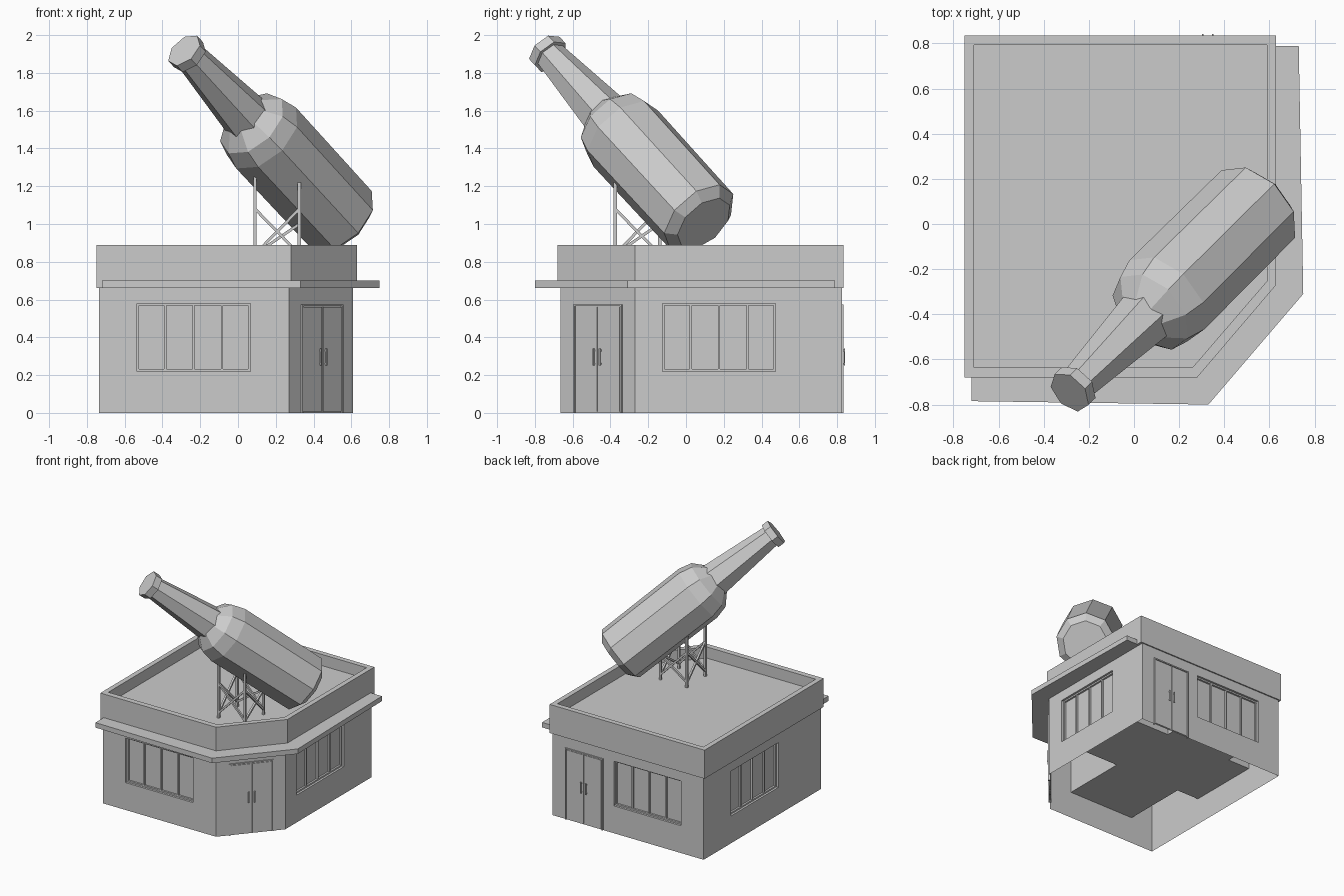
import bpy, bmesh
from math import sin, cos, radians, atan2, tau
from mathutils import Vector, Matrix

if "Cube" in bpy.data.objects:
    bpy.data.objects.remove(bpy.data.objects["Cube"])


def make(name, bm):
    bmesh.ops.recalc_face_normals(bm, faces=bm.faces)
    mesh = bpy.data.meshes.new(name)
    bm.to_mesh(mesh)
    bm.free()
    ob = bpy.data.objects.new(name, mesh)
    bpy.context.collection.objects.link(ob)
    return ob


def add_box(bm, lo, hi, mat=Matrix()):
    lo, hi = Vector(lo), Vector(hi)
    m = mat @ Matrix.Translation((lo + hi) / 2) @ Matrix.Diagonal((*(hi - lo), 1))
    bmesh.ops.create_cube(bm, size=1, matrix=m)


def add_beam(bm, a, b, t):
    a, b = Vector(a), Vector(b)
    rot = (b - a).to_track_quat('Z', 'Y').to_matrix().to_4x4()
    add_box(bm, (-t / 2, -t / 2, 0), (t / 2, t / 2, (b - a).length),
            Matrix.Translation(a) @ rot)


def skin(bm, rings, cap_start=True, cap_end=True):
    """Join rings of equal vertex count with quads."""
    vs = [[bm.verts.new(p) for p in r] for r in rings]
    n = len(vs[0])
    for a, b in zip(vs, vs[1:]):
        for i in range(n):
            j = (i + 1) % n
            bm.faces.new((a[i], a[j], b[j], b[i]))
    if cap_start:
        bm.faces.new(vs[0])
    if cap_end:
        bm.faces.new(vs[-1])


def at(pts, z):
    return [(x, y, z) for x, y in pts]


# Walls: chamfered-corner block, window openings cut straight through
wall = [(-.735, .825), (-.735, -.665), (.27, -.665), (.61, -.27), (.61, .825)]
bm = bmesh.new()
skin(bm, [at(wall, 0), at(wall, .66)])
walls = make("walls", bm)
for nm, lo, hi in (("cutter_front_back", (-.535, -1, .22), (.065, 1.2, .58)),
                   ("cutter_sides", (-1.1, -.125, .22), (1, .475, .58))):
    bm = bmesh.new()
    add_box(bm, lo, hi)
    cutter = make(nm, bm)
    mod = walls.modifiers.new(nm, 'BOOLEAN')
    mod.operation, mod.solver, mod.object = 'DIFFERENCE', 'EXACT', cutter
    bpy.context.view_layer.objects.active = walls
    bpy.ops.object.modifier_apply(modifier=mod.name)
    bpy.data.objects.remove(cutter)

# Open underside
bm = bmesh.new()
bm.from_mesh(walls.data)
bmesh.ops.delete(bm, geom=[f for f in bm.faces
                           if all(v.co.z < .001 for v in f.verts)], context='FACES')
bm.to_mesh(walls.data)
bm.free()

# Parapet with sunken roof
outer = [(-.75, .835), (-.75, -.68), (.28, -.68), (.63, -.27), (.63, .835)]
inner = [(-.71, .793), (-.71, -.635), (.26, -.635), (.59, -.252), (.59, .793)]
bm = bmesh.new()
skin(bm, [at(outer, .66), at(outer, .89), at(inner, .89), at(inner, .80)])
make("parapet_and_roof", bm)

# Awning strip along the front, corner and right side
out_edge = [(-.72, -.785), (.33, -.80), (.75, -.31), (.73, .788)]
in_edge = [(-.72, -.65), (.26, -.65), (.60, -.26), (.60, .788)]
bm = bmesh.new()
sections = [[(*o, .66), (*o, .70), (*i, .70), (*i, .66)]
            for o, i in zip(out_edge, in_edge)]
skin(bm, sections)
make("awning", bm)


def facing(x, y, angle):
    """Local frame on a wall: x along it, -y outward."""
    return Matrix.Translation((x, y, 0)) @ Matrix.Rotation(angle, 4, 'Z')


# Windows: recessed panes, frame and mullions
def window(name, m):
    w, z0, z1, t = .30, .22, .58, .012
    bm = bmesh.new()
    add_box(bm, (-w, .032, z0), (w, .04, z1), m)
    for x in (-w + t / 2, -w / 2, 0, w / 2, w - t / 2):
        add_box(bm, (x - t / 2, .018, z0), (x + t / 2, .034, z1), m)
    for z in (z0, z1 - t):
        add_box(bm, (-w, .017, z), (w, .034, z + t), m)
    make(name, bm)


window("front_window", facing(-.235, -.665, 0))
window("right_window", facing(.61, .175, radians(90)))
window("back_window", facing(-.235, .825, radians(180)))
window("left_window", facing(-.735, .175, radians(-90)))


# Double doors: frame, two leaves and pull handles
def double_door(name, m):
    w, h, t = .168, .575, .01
    bm = bmesh.new()
    for s in (-1, 1):
        xs = sorted((s * w, s * (w - t)))
        add_box(bm, (xs[0], -.009, 0), (xs[1], .01, h), m)
        xs = sorted((s * .006, s * (w - t - .004)))
        add_box(bm, (xs[0], -.006, .008), (xs[1], .01, h - t - .004), m)
        xs = sorted((s * .018, s * .026))
        add_box(bm, (xs[0], -.018, .25), (xs[1], -.012, .34), m)
        for z in (.255, .325):
            add_box(bm, (xs[0], -.014, z), (xs[1], 0, z + .01), m)
    add_box(bm, (-w, -.009, h - t), (w, .01, h), m)
    make(name, bm)


double_door("corner_door", facing(.443, -.464, atan2(.395, .34)))
double_door("back_door", facing(.327, .825, radians(180)))

# Stand: four posts and crossed braces
tops = {(.09, -.375): 1.25, (.325, -.375): 1.22, (.325, -.14): 1.02, (.09, -.14): 1.22}
legs = list(tops)
bm = bmesh.new()
for (x, y), z in tops.items():
    add_beam(bm, (x, y, .79), (x, y, z), .018)
for i, a in enumerate(legs):
    b = legs[(i + 1) % 4]
    for p, q in ((a, b), (b, a)):
        add_beam(bm, (*p, .84), (*q, min(1.08, tops[q] - .02)), .015)
make("stand", bm)

# Giant tilted bottle
start, tip = Vector((.536, .07, 1.03)), Vector((-.285, -.745, 1.92))
axis = (tip - start).normalized()
length = (tip - start).length
side = Vector((1, -1, 0)).normalized()
up = axis.cross(side)
if up.z < 0:
    up = -up


def rings(profile, n, phase):
    return [[start + axis * s + r * (sin(a) * side + cos(a) * up)
             for a in (radians(phase) + tau * i / n for i in range(n))]
            for s, r in profile]


bm = bmesh.new()
skin(bm, rings([(-.045, .17), (0, .225), (.72, .23), (.82, .205), (.90, .12)], 9, -4))
make("bottle_body", bm)
bm = bmesh.new()
skin(bm, rings([(.86, .135), (length - .055, .084), (length - .055, .104),
                (length, .104)], 7, 21))
make("bottle_neck", bm)
